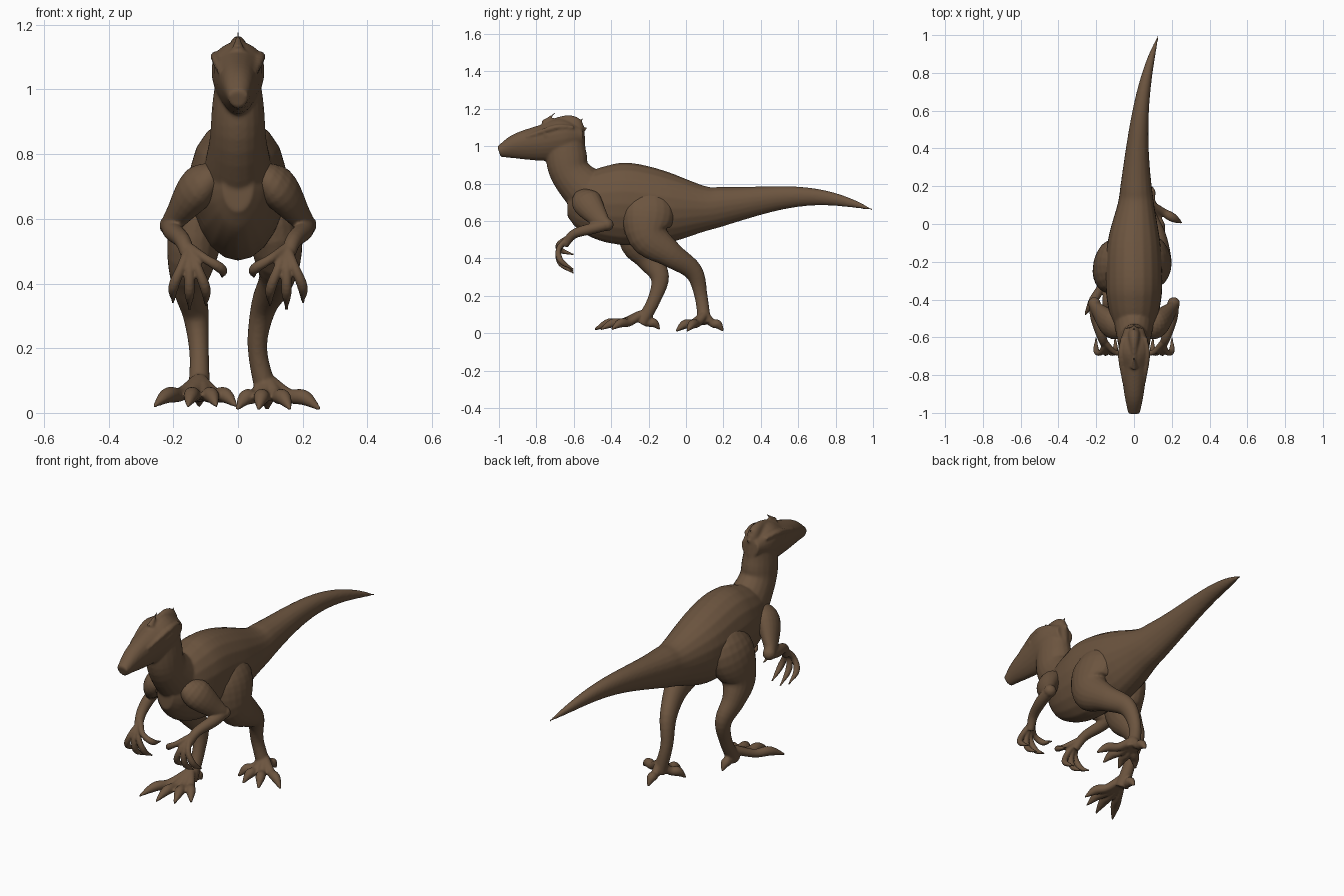
import bpy, bmesh, math
from mathutils import Matrix, Vector

if "Cube" in bpy.data.objects:
    bpy.data.objects.remove(bpy.data.objects["Cube"], do_unlink=True)

SIDES = 20
STEPS = 5

hide = bpy.data.materials.new("brown hide")
hide.use_nodes = True
hide.diffuse_color = (0.15, 0.09, 0.05, 1)
hide.node_tree.nodes["Principled BSDF"].inputs["Base Color"].default_value = hide.diffuse_color


def smooth_path(rings):
    """Catmull-Rom samples of (x, y, z, width radius, depth radius) rings."""
    points = [Vector(ring) for ring in rings]
    padded = [points[0] * 2 - points[1]] + points + [points[-1] * 2 - points[-2]]
    samples = []
    for before, start, end, after in zip(padded, padded[1:], padded[2:], padded[3:]):
        leaving, arriving = (end - before) / 2, (after - start) / 2
        for step in range(STEPS):
            t = step / STEPS
            ease = t * t * (3 - 2 * t)
            samples.append(start.lerp(end, ease)
                           + leaving * t * (1 - t) ** 2 - arriving * t * t * (1 - t))
    return samples + [points[-1]]


def loft(bm, rings, taper=0.0):
    """Closed tube through elliptical rings that stand square to the path."""
    path = smooth_path(rings)
    centres = [Vector(sample[:3]) for sample in path]
    last = len(path) - 1
    loops = []
    for i, sample in enumerate(path):
        tangent = (centres[min(i + 1, last)] - centres[max(i - 1, 0)]).normalized()
        side = Vector((1, 0, 0))
        side = (side - tangent * tangent.dot(side)).normalized()
        up = tangent.cross(side)
        width, depth = max(sample[3], 0.005), max(sample[4], 0.005)
        loop = []
        for k in range(SIDES):
            angle = math.tau * k / SIDES
            across = width * math.cos(angle) * (1 + taper * math.sin(angle))
            loop.append(bm.verts.new(centres[i] + side * across + up * depth * math.sin(angle)))
        loops.append(loop)
    faces = [bm.faces.new(loops[0]), bm.faces.new(loops[-1])]
    for near, far in zip(loops, loops[1:]):
        for k in range(SIDES):
            n = (k + 1) % SIDES
            faces.append(bm.faces.new((near[k], near[n], far[n], far[k])))
    bmesh.ops.recalc_face_normals(bm, faces=faces)


def digit(bm, points, radius):
    """Toe or finger with a knuckle, ending in a pointed claw."""
    sizes = (1, 0.9, 1, 0.2)
    loft(bm, [(*point, radius * size, radius * size) for point, size in zip(points, sizes)])


def ball(bm, centre, radius):
    bmesh.ops.create_icosphere(bm, subdivisions=2, radius=radius,
                               matrix=Matrix.Translation(centre))


def finish(name, bm, voxel):
    """Fuse the overlapping tubes into one smooth skin."""
    mesh = bpy.data.meshes.new(name)
    bm.to_mesh(mesh)
    bm.free()
    mesh.materials.append(hide)
    part = bpy.data.objects.new(name, mesh)
    bpy.context.collection.objects.link(part)
    fuse = part.modifiers.new("fuse", 'REMESH')
    fuse.mode = 'VOXEL'
    fuse.voxel_size = voxel
    fuse.use_smooth_shade = True
    relax = part.modifiers.new("relax", 'SMOOTH')
    relax.factor = 0.5
    relax.iterations = 4


# Barrel-shaped chest, then hips, then a tail that thins and sweeps to one side
body = bmesh.new()
trunk = []
for step in range(1, 6):
    angle = math.pi * step / 10
    swell = math.sin(angle)
    trunk.append((0, -0.3 - 0.35 * math.cos(angle), 0.69, 0.15 * swell, 0.22 * swell))
trunk.append((0, -0.1, 0.67, 0.14, 0.19))
for step in range(1, 11):
    t = step / 10
    girth = 0.13 * math.exp(-1.6 * t) * (1.1 - t ** 8)
    rise = 0.07 * math.sin(math.pi * t ** 1.5)
    trunk.append((0.01 + 0.12 * t ** 3, t, 0.66 + rise, girth * 0.8, girth))
loft(body, trunk, taper=-0.1)

# Neck
loft(body, [(0, -0.4, 0.65, 0.13, 0.16), (0, -0.6, 0.83, 0.09, 0.11),
            (0, -0.64, 0.95, 0.08, 0.11), (0, -0.64, 1.1, 0.06, 0.09)])

# Head, wide across the brow and narrow at the jaw
loft(body, [(0, -0.55, 1.05, 0.05, 0.05), (0, -0.65, 1.04, 0.08, 0.11),
            (0, -0.75, 1.02, 0.07, 0.1), (0, -0.9, 1, 0.05, 0.07),
            (0, -1, 0.97, 0.03, 0.03)], taper=0.2)

# Crest running down the nape, and its jagged points
loft(body, [(0, -0.85, 1.05, 0.02, 0.02), (0, -0.7, 1.12, 0.02, 0.03),
            (0, -0.6, 1.12, 0.03, 0.04), (0, -0.57, 1.05, 0.03, 0.03),
            (0, -0.57, 0.9, 0.02, 0.03)])
for y, z in ((-0.7, 1.18), (-0.55, 1.15), (-0.53, 1.1)):
    loft(body, [(0, y - 0.06, z - 0.06, 0.02, 0.02), (0, y, z, 0, 0)])

# Brow ridges and eyes
for s in (1, -1):
    loft(body, [(s * 0.05, -0.85, 1.05, 0.01, 0.01), (s * 0.07, -0.7, 1.1, 0.015, 0.015),
                (s * 0.06, -0.6, 1.1, 0.01, 0.01)])
    ball(body, (s * 0.06, -0.75, 1.06), 0.016)
finish("body", body, 0.007)


def build_leg(name, side, joints, turn, spread, reach, lift):
    """Leg from hip to ankle, with four fanned front toes and one at the heel."""
    leg = bmesh.new()
    widths = (0.04, 0.09, 0.08, 0.055, 0.04, 0.03, 0.035)
    depths = (0.06, 0.14, 0.11, 0.07, 0.05, 0.035, 0.035)
    loft(leg, [(side * x, y, z, w, d) for (x, y, z), w, d in zip(joints, widths, depths)])
    x, y, z = joints[-1]
    toes = [(turn - spread * i, reach * (1 - 0.1 * i)) for i in range(4)] + [(180, 0.1)]
    for heading, length in toes:
        angle = math.radians(heading)
        points = []
        for part, height in ((0, 0.1), (0.4, 0.05), (0.7, 0.04), (1, 0)):
            run = part * length
            points.append((side * (x + run * math.sin(angle)), y - run * math.cos(angle),
                           height + lift * part))
        digit(leg, points, 0.024)
    finish(name, leg, 0.006)


# Left leg set back, right leg stepping forward
build_leg("left_leg", 1, [
    (0.04, -0.2, 0.8), (0.09, -0.2, 0.66), (0.12, -0.2, 0.52), (0.12, -0.08, 0.42),
    (0.08, 0.04, 0.33), (0.06, 0.08, 0.2), (0.09, 0.1, 0.05)],
    turn=60, spread=35, reach=0.19, lift=0.01)
build_leg("right_leg", -1, [
    (0.04, -0.22, 0.8), (0.11, -0.22, 0.66), (0.14, -0.25, 0.5), (0.15, -0.2, 0.4),
    (0.13, -0.14, 0.3), (0.12, -0.17, 0.18), (0.12, -0.24, 0.05)],
    turn=30, spread=22, reach=0.28, lift=0.02)

# Arms, bent at the elbow with hooked fingers
for s, name in ((1, "left_arm"), (-1, "right_arm")):
    arm = bmesh.new()
    loft(arm, [(s * 0.05, -0.54, 0.74, 0.04, 0.05), (s * 0.12, -0.53, 0.7, 0.06, 0.08),
               (s * 0.19, -0.46, 0.61, 0.035, 0.05), (s * 0.21, -0.42, 0.58, 0.03, 0.03)])
    ball(arm, (s * 0.21, -0.42, 0.58), 0.034)
    loft(arm, [(s * 0.21, -0.42, 0.58, 0.03, 0.03), (s * 0.2, -0.5, 0.56, 0.03, 0.03),
               (s * 0.17, -0.6, 0.53, 0.025, 0.025), (s * 0.15, -0.65, 0.47, 0.02, 0.02)])
    palm = 0.15
    for x, drop in ((0.2, 0.16), (0.15, 0.18), (0.1, 0.17), (0.05, 0.08)):
        digit(arm, [(s * palm, -0.63, 0.51), (s * (palm + x) / 2, -0.68, 0.5 - drop * 0.3),
                    (s * x, -0.67, 0.5 - drop * 0.7), (s * x, -0.6, 0.5 - drop)], 0.016)
    finish(name, arm, 0.005)
